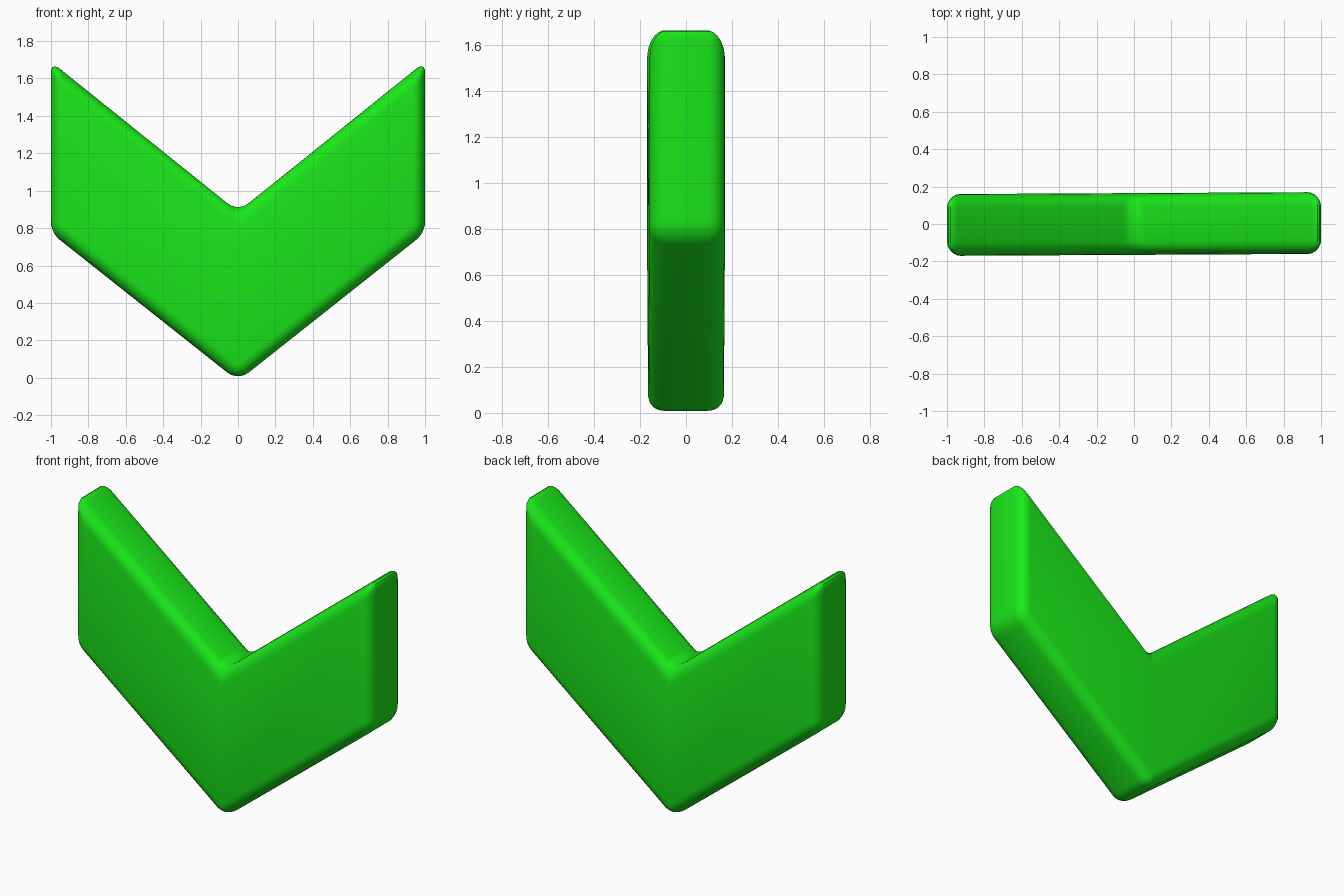
import bpy, bmesh, math

if "Cube" in bpy.data.objects:
    bpy.data.objects.remove(bpy.data.objects["Cube"])

# Chevron outline in the front plane (x, z)
right = [(1, 0.775), (1, 1.69)]
outline = [(0, -0.017)] + right + [(0, 0.887)] + [(-x, z) for x, z in reversed(right)]
half_depth = 0.165

# Extrude the outline front to back
bm = bmesh.new()
face = bm.faces.new([bm.verts.new((x, -half_depth, z)) for x, z in outline])
ext = bmesh.ops.extrude_face_region(bm, geom=[face])
verts = [v for v in ext["geom"] if isinstance(v, bmesh.types.BMVert)]
bmesh.ops.translate(bm, verts=verts, vec=(0, 2 * half_depth, 0))
bmesh.ops.recalc_face_normals(bm, faces=bm.faces[:])
mesh = bpy.data.meshes.new("chevron_arrow")
bm.to_mesh(mesh)
bm.free()
arrow = bpy.data.objects.new("chevron_arrow", mesh)
bpy.context.collection.objects.link(arrow)
arrow.rotation_euler.z = math.radians(0.3)

# Soft rounded edges
bevel = arrow.modifiers.new("rounded_edges", "BEVEL")
bevel.width = 0.07
bevel.segments = 5
bevel.limit_method = "ANGLE"
bevel.angle_limit = math.radians(30)

bpy.context.view_layer.objects.active = arrow
arrow.select_set(True)
bpy.ops.object.modifier_apply(modifier=bevel.name)
bpy.ops.object.shade_smooth_by_angle(angle=math.radians(35))

# Bright green
green = bpy.data.materials.new("bright_green")
green.diffuse_color = (0.01, 0.8, 0.01, 1)
green.use_nodes = True
green.node_tree.nodes["Principled BSDF"].inputs["Base Color"].default_value = green.diffuse_color
arrow.data.materials.append(green)
